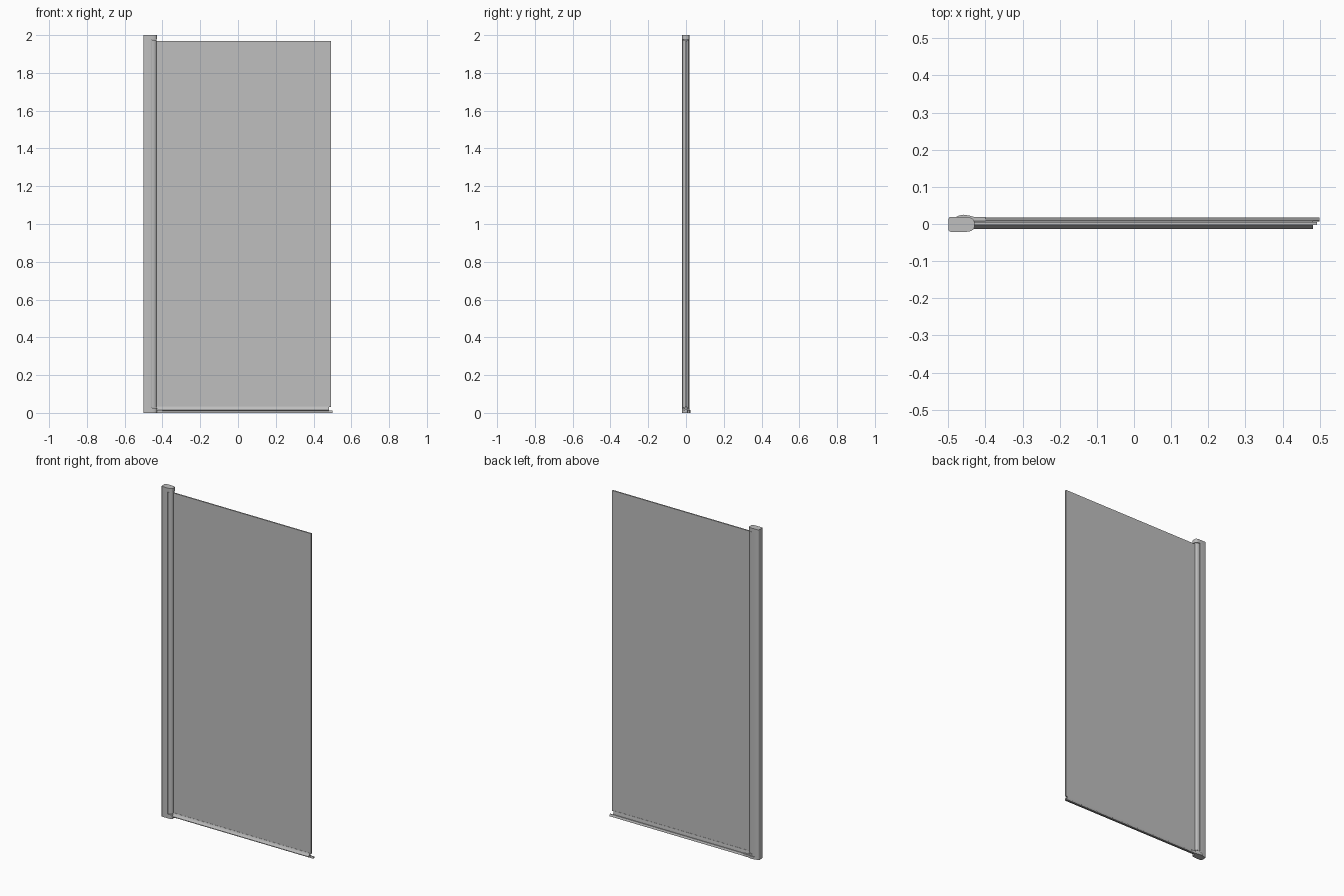
import bpy, bmesh, math
from mathutils import Matrix

cube = bpy.data.objects.get("Cube")
if cube:
    bpy.data.objects.remove(cube, do_unlink=True)

grey = bpy.data.materials.new("satin grey")
grey.use_nodes = True
colour = (0.52, 0.52, 0.52, 1)
grey.diffuse_color = colour
grey.node_tree.nodes["Principled BSDF"].inputs["Base Color"].default_value = colour

# Profile (u, v) extruded along w: axis 'z' maps to x, y, z; axis 'x' maps to y, z, x
UP = Matrix.Identity(4)
ALONG = Matrix(((0, 0, 1, 0), (1, 0, 0, 0), (0, 1, 0, 0), (0, 0, 0, 1)))


def extrude(name, profile, start, end, frame=UP):
    bm = bmesh.new()
    base = bm.faces.new([bm.verts.new((u, v, start)) for u, v in profile])
    top = bmesh.ops.extrude_face_region(bm, geom=[base])["geom"]
    moved = [v for v in top if isinstance(v, bmesh.types.BMVert)]
    bmesh.ops.translate(bm, vec=(0, 0, end - start), verts=moved)
    bmesh.ops.transform(bm, matrix=frame, verts=bm.verts)
    bmesh.ops.recalc_face_normals(bm, faces=bm.faces)
    mesh = bpy.data.meshes.new(name)
    bm.to_mesh(mesh)
    bm.free()
    mesh.materials.append(grey)
    obj = bpy.data.objects.new(name, mesh)
    bpy.context.collection.objects.link(obj)
    bpy.ops.object.select_all(action='DESELECT')
    obj.select_set(True)
    bpy.context.view_layer.objects.active = obj
    bpy.ops.object.shade_smooth_by_angle(angle=math.radians(35))
    return obj


def rounded(u0, u1, v0, v1, left, right, steps=6):
    """Rectangle with elliptical corners; left and right give (ru, rv)."""
    pts = []
    corners = ((u1, v1, right, 0), (u0, v1, left, 1), (u0, v0, left, 2), (u1, v0, right, 3))
    for u, v, (ru, rv), quarter in corners:
        cu = u - ru if u == u1 else u + ru
        cv = v - rv if v == v1 else v + rv
        for i in range(steps + 1):
            a = (quarter + i / steps) * math.pi / 2
            pts.append((cu + ru * math.cos(a), cv + rv * math.sin(a)))
    return pts


def box(u0, u1, v0, v1):
    return [(u0, v0), (u1, v0), (u1, v1), (u0, v1)]


# Wall post with end caps and a rounded pivot barrel between them
post_shape = rounded(-0.5, -0.456, -0.021, 0.019, (0.006, 0.01), (0.001, 0.001))
cap_shape = rounded(-0.5, -0.43, -0.021, 0.019, (0.006, 0.01), (0.022, 0.012))
barrel_shape = rounded(-0.465, -0.431, -0.019, 0.017, (0.001, 0.001), (0.022, 0.014))
extrude("wall_post", post_shape, 0.025, 1.977)
extrude("bottom_cap", cap_shape, 0, 0.025)
extrude("top_cap", cap_shape, 1.977, 2)
extrude("pivot_barrel", barrel_shape, 0.028, 1.975)

# Glass panel
extrude("glass_panel", box(-0.435, 0.492, -0.003, 0.005), 0.03, 1.97)

# Flexible seal under the glass, flaring out to both sides
seal = [(-0.004, 0.034), (-0.006, 0.025), (-0.014, 0.016), (-0.014, 0.012),
        (-0.004, 0.014), (0.004, 0.014), (0.008, 0.01), (0.009, 0.014),
        (0.006, 0.025), (0.006, 0.034)]
extrude("bottom_seal", seal, -0.432, 0.482, ALONG)

# Low threshold strip behind the seal with its pivot end piece
threshold = [(0.007, 0), (0.018, 0), (0.018, 0.006), (0.014, 0.012), (0.009, 0.012), (0.007, 0.008)]
extrude("threshold_strip", threshold, -0.44, 0.5, ALONG)
end_shape = [(-0.485, 0.015), (-0.474, 0.022), (-0.46, 0.025), (-0.445, 0.023),
             (-0.43, 0.019), (-0.4, 0.019), (-0.4, 0.006), (-0.485, 0.006)]
extrude("threshold_end", end_shape, 0, 0.015)
